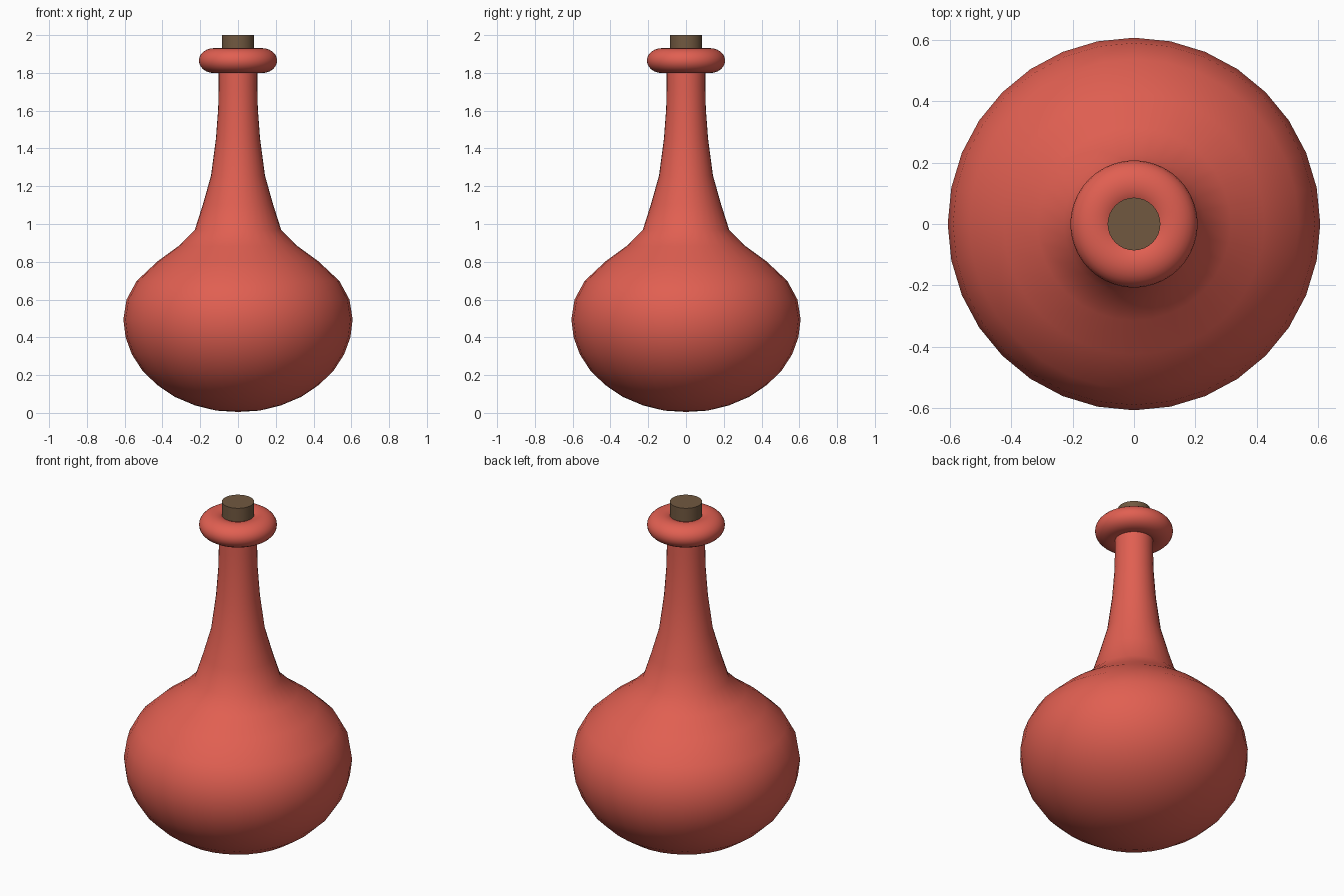
import bpy, bmesh, math

if "Cube" in bpy.data.objects:
    bpy.data.objects.remove(bpy.data.objects["Cube"])

def material(name, rgb):
    m = bpy.data.materials.new(name)
    m.diffuse_color = (*rgb, 1)
    m.use_nodes = True
    m.node_tree.nodes["Principled BSDF"].inputs["Base Color"].default_value = m.diffuse_color
    return m

red = material("red glaze", (0.75, 0.115, 0.083))
brown = material("cork brown", (0.165, 0.098, 0.051))

def lathe(name, profile, segs, mat, angle, closed=False):
    """Spin (radius, height) points about z; radius 0 becomes a pole."""
    bm = bmesh.new()
    rings = []
    for r, z in profile:
        if r == 0:
            rings.append([bm.verts.new((0, 0, z))] * segs)
        else:
            rings.append([bm.verts.new((r * math.cos(2 * math.pi * i / segs),
                                        r * math.sin(2 * math.pi * i / segs), z))
                          for i in range(segs)])
    pairs = list(zip(rings, rings[1:]))
    if closed:
        pairs.append((rings[-1], rings[0]))
    for a, b in pairs:
        for i in range(segs):
            j = (i + 1) % segs
            bm.faces.new(list(dict.fromkeys((a[i], a[j], b[j], b[i]))))
    bmesh.ops.recalc_face_normals(bm, faces=bm.faces)
    me = bpy.data.meshes.new(name)
    bm.to_mesh(me)
    bm.free()
    me.materials.append(mat)
    ob = bpy.data.objects.new(name, me)
    bpy.context.collection.objects.link(ob)
    bpy.ops.object.select_all(action='DESELECT')
    ob.select_set(True)
    bpy.context.view_layer.objects.active = ob
    bpy.ops.object.shade_smooth_by_angle(angle=math.radians(angle))
    return ob

# Round body flowing into the long neck
lathe("flask_body", [
    (0, 0.005), (0.115, 0.012), (0.228, 0.04), (0.335, 0.085), (0.427, 0.147),
    (0.505, 0.222), (0.562, 0.31), (0.595, 0.40), (0.607, 0.495), (0.59, 0.60),
    (0.537, 0.698), (0.425, 0.803), (0.315, 0.883), (0.229, 0.968),
    (0.187, 1.10), (0.143, 1.255), (0.117, 1.45), (0.105, 1.61),
    (0.102, 1.73), (0.102, 1.86)], 32, red, 60)

# Rounded lip ring
lip = [(0.127 + 0.08 * math.cos(t), 1.865 + 0.066 * math.sin(t))
       for t in (2 * math.pi * k / 24 for k in range(24))]
lathe("lip_ring", lip, 64, red, 60, closed=True)

# Cork stopper
lathe("cork", [(0, 1.82), (0.086, 1.82), (0.086, 2.0), (0, 2.0)], 32, brown, 40)
